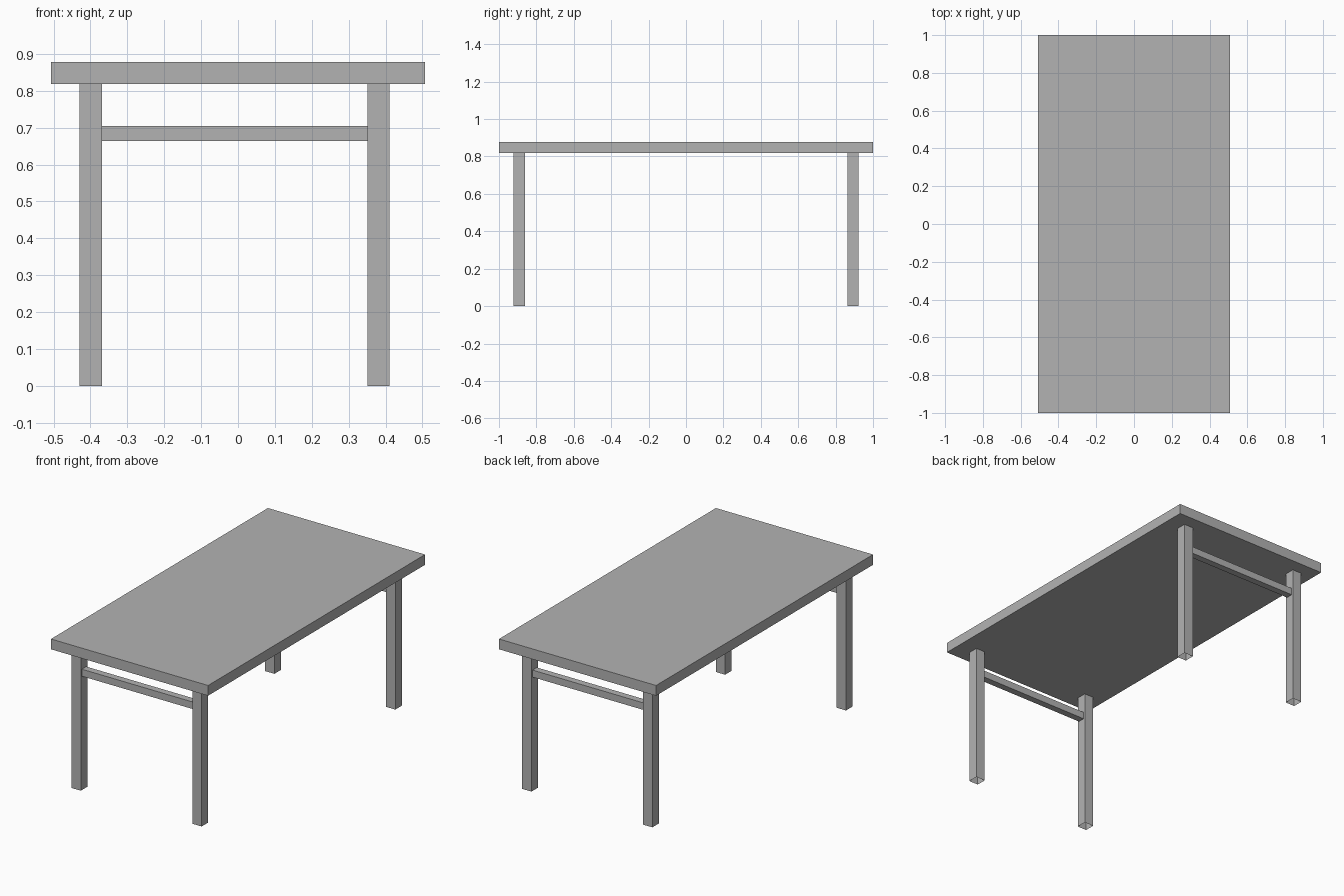
import bpy, bmesh
from mathutils import Vector

if "Cube" in bpy.data.objects:
    bpy.data.objects.remove(bpy.data.objects["Cube"])

# Dark grey finish shared by all parts
grey = bpy.data.materials.new("dark_grey")
grey.diffuse_color = (0.45, 0.45, 0.45, 1)
grey.use_nodes = True
grey.node_tree.nodes["Principled BSDF"].inputs["Base Color"].default_value = grey.diffuse_color


def box(name, lo, hi, open_axis=None):
    """Box between two corners; the two end faces along open_axis are left out."""
    lo, hi = Vector(lo), Vector(hi)
    bm = bmesh.new()
    bmesh.ops.create_cube(bm, size=1)
    if open_axis is not None:
        ends = [f for f in bm.faces if abs(f.normal[open_axis]) > 0.5]
        bmesh.ops.delete(bm, geom=ends, context='FACES_ONLY')
    bmesh.ops.scale(bm, vec=hi - lo, verts=bm.verts)
    bmesh.ops.translate(bm, vec=(lo + hi) / 2, verts=bm.verts)
    mesh = bpy.data.meshes.new(name)
    bm.to_mesh(mesh)
    bm.free()
    mesh.materials.append(grey)
    obj = bpy.data.objects.new(name, mesh)
    bpy.context.collection.objects.link(obj)
    return obj


TOP_Z, UNDER_Z = 0.878, 0.818
LEG, RAIL = 0.03, 0.02            # half widths
LEG_X = {"left": -0.399, "right": 0.381}
LEG_Y = {"front": -0.892, "back": 0.893}

# Tabletop slab
box("tabletop", (-0.507, -1, UNDER_Z), (0.507, 1, TOP_Z))

for end, y in LEG_Y.items():
    # Square legs, open at the hidden top and at the foot
    for side, x in LEG_X.items():
        box(f"{end}_{side}_leg", (x - LEG, y - LEG, 0),
            (x + LEG, y + LEG, UNDER_Z), open_axis=2)
    # Cross rail between the two legs of each end
    box(f"{end}_rail", (LEG_X["left"] + LEG, y - RAIL, 0.664),
        (LEG_X["right"] - LEG, y + RAIL, 0.705), open_axis=0)
